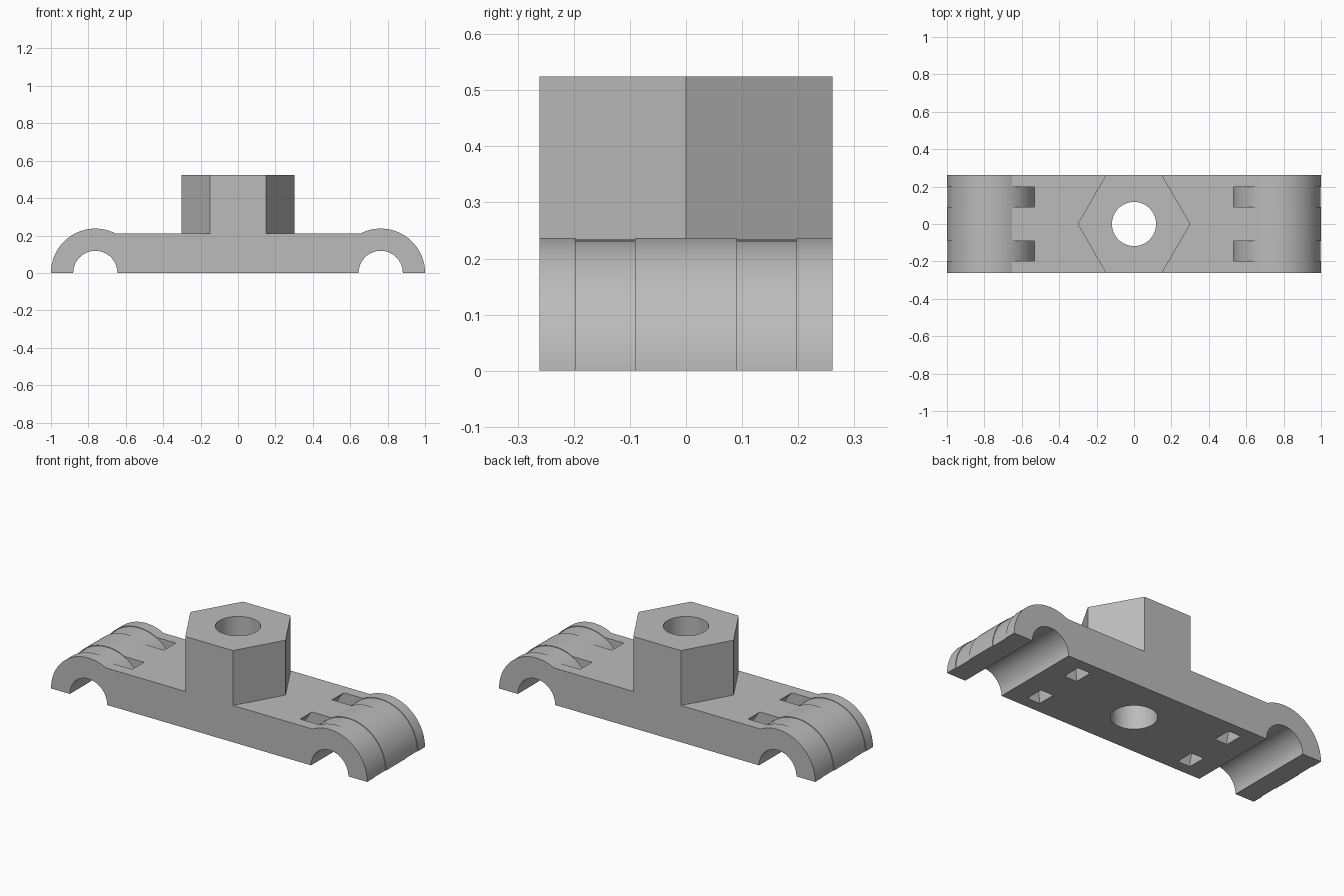
import bpy, bmesh
from math import sin, cos, asin, radians, pi
from mathutils import Matrix, Vector

if "Cube" in bpy.data.objects:
    bpy.data.objects.remove(bpy.data.objects["Cube"], do_unlink=True)

HALF_W = 0.261      # half depth of the whole clamp
PIPE_X = 0.763      # pipe axis offset
OUTER_R = 0.237     # saddle outside
PIPE_R = 0.118      # saddle inside and bolt hole
BAR_Z = 0.21        # top of the bar
TOP_Z = 0.524       # top of the hexagonal boss
HEX_R = 0.301

grey = bpy.data.materials.new("plain grey")
grey.use_nodes = True
COLOUR = (0.5, 0.5, 0.5, 1)
grey.diffuse_color = COLOUR
grey.node_tree.nodes["Principled BSDF"].inputs["Base Color"].default_value = COLOUR


def arc(cx, r, a0, a1, n=48):
    return [(cx + r * cos(a0 + (a1 - a0) * i / n), r * sin(a0 + (a1 - a0) * i / n))
            for i in range(n + 1)]


def prism(name, points, low, high, upright=False):
    """Extrude an outline along z (upright) or along y."""
    bm = bmesh.new()
    place = (lambda p: (p[0], p[1], low)) if upright else (lambda p: (p[0], low, p[1]))
    face = bm.faces.new([bm.verts.new(place(p)) for p in points])
    moved = bmesh.ops.extrude_face_region(bm, geom=[face])["geom"]
    step = Vector((0, 0, high - low) if upright else (0, high - low, 0))
    bmesh.ops.translate(bm, vec=step,
                        verts=[g for g in moved if isinstance(g, bmesh.types.BMVert)])
    bmesh.ops.recalc_face_normals(bm, faces=bm.faces)
    mesh = bpy.data.meshes.new(name)
    bm.to_mesh(mesh)
    bm.free()
    mesh.materials.append(grey)
    obj = bpy.data.objects.new(name, mesh)
    bpy.context.collection.objects.link(obj)
    return obj


def combine(target, other, operation):
    other.hide_render = True
    mod = target.modifiers.new(operation, "BOOLEAN")
    mod.operation, mod.solver, mod.object = operation, "EXACT", other
    bpy.context.view_layer.objects.active = target
    bpy.ops.object.modifier_apply(modifier=mod.name)
    bpy.data.objects.remove(other, do_unlink=True)


# Bar with a half-round pipe saddle at each end
meet = pi - asin(BAR_Z / OUTER_R)
right_half = arc(PIPE_X, PIPE_R, pi, 0) + arc(PIPE_X, OUTER_R, 0, meet)
left_half = [(-x, z) for x, z in reversed(right_half)]
clamp = prism("clamp_body", right_half + left_half, -HALF_W, HALF_W)

# Hexagonal boss
hexagon = [(HEX_R, 0), (HEX_R / 2, HALF_W), (-HEX_R / 2, HALF_W),
           (-HEX_R, 0), (-HEX_R / 2, -HALF_W), (HEX_R / 2, -HALF_W)]
combine(clamp, prism("hex_boss", hexagon, 0.1, TOP_Z, upright=True), "UNION")

# Bolt hole
circle = arc(0, PIPE_R, 0, 2 * pi)[:-1]
combine(clamp, prism("bolt_hole_cutter", circle, -0.1, TOP_Z + 0.1, upright=True), "DIFFERENCE")

# Curved cable-tie slots, which leave a shallow groove over each saddle
a0, a1 = radians(-15), radians(195)
ring = arc(PIPE_X, 0.2335, a0, a1) + arc(PIPE_X, 0.3125, a1, a0)
for side in (1, -1):
    outline = [(side * x, z) for x, z in ring]
    for low, high in ((0.091, 0.197), (-0.197, -0.091)):
        combine(clamp, prism("tie_slot_cutter", outline, low, high), "DIFFERENCE")

bpy.ops.object.select_all(action="DESELECT")
clamp.select_set(True)
bpy.context.view_layer.objects.active = clamp
bpy.ops.object.shade_smooth_by_angle(angle=radians(25))
